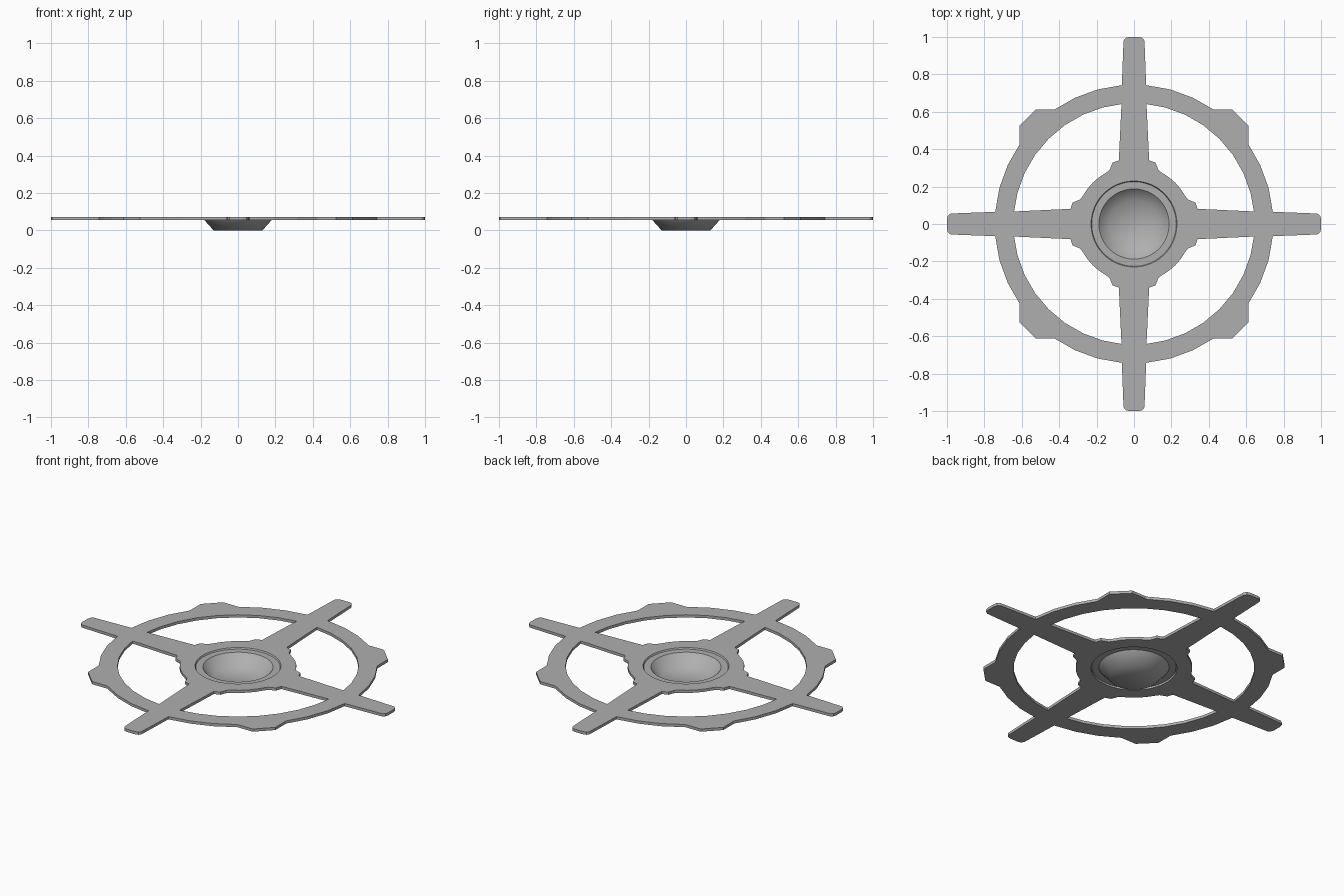
import bpy, bmesh
from math import sin, cos, radians, pi

if "Cube" in bpy.data.objects:
    bpy.data.objects.remove(bpy.data.objects["Cube"])

Z_LOW, Z_TOP = 0.056, 0.072

grey = bpy.data.materials.new("dark_grey")
grey.diffuse_color = (0.43, 0.43, 0.43, 1)
grey.use_nodes = True
grey.node_tree.nodes["Principled BSDF"].inputs["Base Color"].default_value = grey.diffuse_color


def arc(r, degs):
    # angles measured from +y towards +x
    return [(r * sin(radians(d)), r * cos(radians(d))) for d in degs]


def mirror_diagonal(half):
    # half runs from the y spoke to the diagonal; reflect it to reach the x spoke
    tail = [(y, x) for x, y in reversed(half)]
    if abs(half[-1][0] - half[-1][1]) < 1e-6:
        tail = tail[1:]
    return half + tail


def turn(pts, k):
    for _ in range(k):
        pts = [(y, -x) for x, y in pts]
    return pts


def revolve(name, profile, n=48):
    bm = bmesh.new()
    rings = []
    for r, z in profile:
        if r == 0:
            rings.append([bm.verts.new((0, 0, z))] * n)
        else:
            rings.append([bm.verts.new((r * cos(2 * pi * i / n), r * sin(2 * pi * i / n), z))
                          for i in range(n)])
    for a, b in zip(rings, rings[1:]):
        for i in range(n):
            j = (i + 1) % n
            vs = [a[i], a[j], b[j], b[i]]
            bm.faces.new(list(dict.fromkeys(vs)))
    bmesh.ops.recalc_face_normals(bm, faces=bm.faces)
    if sum(f.normal.z for f in bm.faces) < 0:
        bmesh.ops.reverse_faces(bm, faces=bm.faces)
    me = bpy.data.meshes.new(name)
    bm.to_mesh(me)
    bm.free()
    me.materials.append(grey)
    ob = bpy.data.objects.new(name, me)
    bpy.context.collection.objects.link(ob)
    return ob


# Flat wheel plate: outer outline, four openings and the hub hole
outer_q = mirror_diagonal([(0.025, 1.0), (0.045, 0.995), (0.056, 0.98), (0.065, 0.742)]
                          + arc(0.745, [15, 25]) + [(0.425, 0.612), (0.525, 0.612)])
hole_q = mirror_diagonal([(0.081, 0.34), (0.067, 0.641)] + arc(0.645, [15, 25, 35, 45]))
hub_q = mirror_diagonal([(0.081, 0.34), (0.115, 0.328), (0.131, 0.288)]
                        + arc(0.312, [29, 37, 45]))
opening = hole_q + hub_q[::-1][1:-1]

loops = [[p for k in range(4) for p in turn(outer_q, k)]]
loops += [turn(opening, k) for k in range(4)]
loops.append(arc(0.23, [i * 7.5 for i in range(48)]))

curve = bpy.data.curves.new("wheel_plate", 'CURVE')
curve.dimensions = '2D'
curve.fill_mode = 'BOTH'
curve.extrude = (Z_TOP - Z_LOW) / 2
for pts in loops:
    s = curve.splines.new('POLY')
    s.points.add(len(pts) - 1)
    for p, (x, y) in zip(s.points, pts):
        p.co = (x, y, 0, 1)
    s.use_cyclic_u = True
curve.materials.append(grey)
plate = bpy.data.objects.new("wheel_plate", curve)
plate.location.z = (Z_TOP + Z_LOW) / 2
bpy.context.collection.objects.link(plate)
bpy.context.view_layer.objects.active = plate
plate.select_set(True)
bpy.ops.object.convert(target='MESH')
for f in bpy.context.object.data.polygons:
    f.use_smooth = False

# Recessed ledge around the bowl, with a slightly sloped step
revolve("hub_ledge", [(0.23, 0.072), (0.226, 0.064), (0.188, 0.064)])

# Smooth central bowl
bowl = revolve("hub_bowl", [(0.188, 0.064), (0.13, 0.0), (0, 0.0)])
for f in bowl.data.polygons:
    f.use_smooth = True
